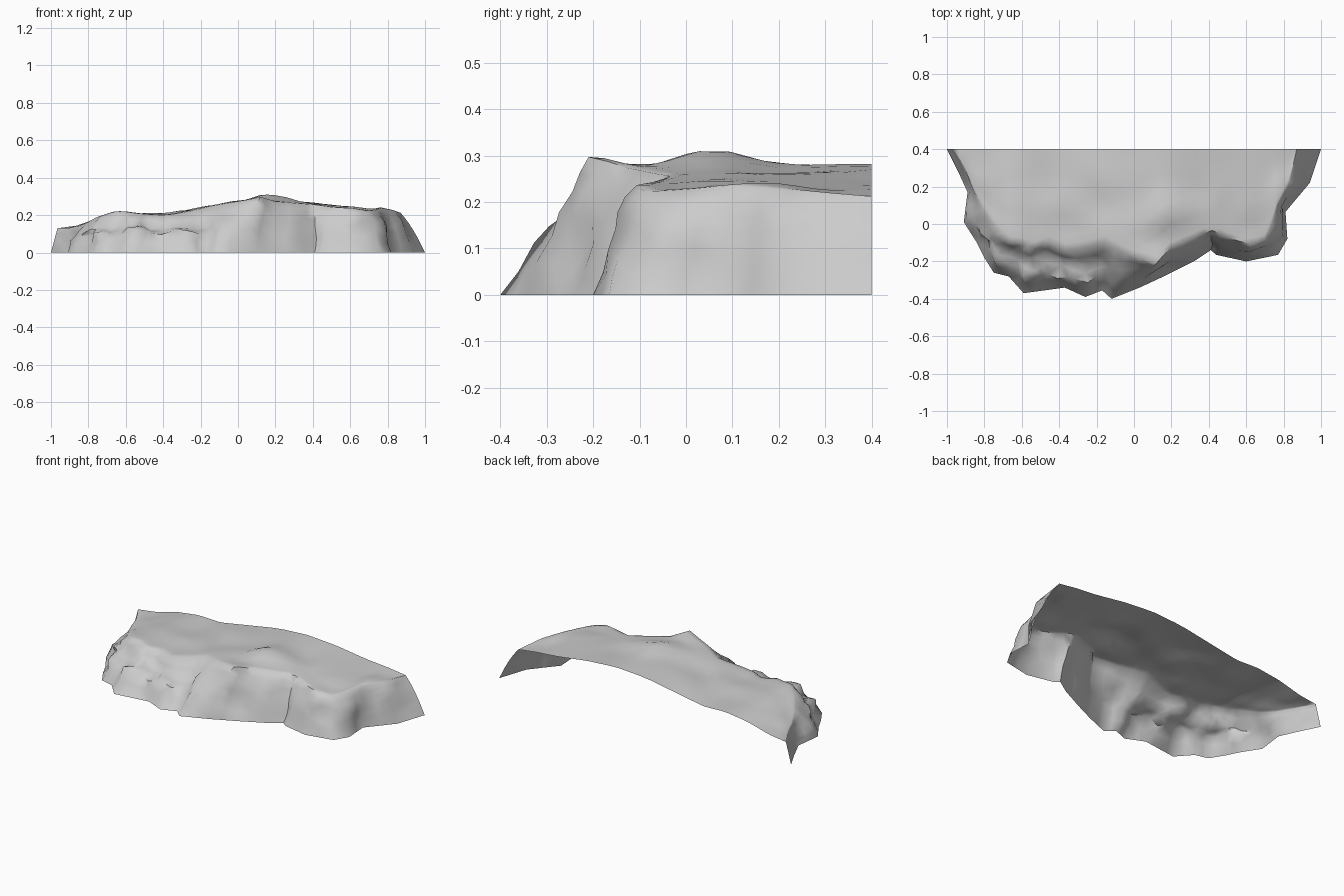
import bpy, bmesh, math
from mathutils import Vector, noise

if "Cube" in bpy.data.objects:
    bpy.data.objects.remove(bpy.data.objects["Cube"])

# Stations from back left round the front to back right:
# foot x, foot y, rim x, rim y, rim z, bulge of the wall
STATIONS = [
    (-1.00, .40, -.965, .40, .13, .0),
    (-.94, .28, -.90, .29, .13, .0),
    (-.89, .17, -.86, .18, .14, .0),
    (-.91, .01, -.81, .09, .16, .1),
    (-.84, -.10, -.76, .01, .19, .1),
    (-.80, -.18, -.71, -.05, .205, .1),
    (-.75, -.26, -.66, -.10, .222, .1),
    (-.67, -.28, -.60, -.10, .222, .15),
    (-.59, -.37, -.53, -.13, .212, .1),
    (-.48, -.355, -.45, -.09, .205, .05),
    (-.37, -.34, -.37, -.14, .205, .1),
    (-.26, -.39, -.24, -.12, .23, .0),
    (-.17, -.355, -.16, -.09, .25, .0),
    (-.12, -.40, -.04, -.16, .272, .05),
    (.03, -.34, .12, -.21, .297, .1),
    (.17, -.275, .19, -.13, .278, .05),
    (.32, -.20, .33, -.07, .265, .1),
    (.41, -.14, .42, -.03, .26, .0),
    (.44, -.165, .50, -.075, .245, .1),
    (.60, -.20, .62, -.11, .24, .1),
    (.77, -.165, .70, -.09, .225, .05),
    (.82, -.08, .735, .00, .23, .1),
    (.81, .065, .765, .10, .24, .1),
    (.94, .22, .83, .22, .228, .1),
    (1.00, .40, .87, .40, .212, .08),
]
# Height of the open back edge along x
BACK = [(-.965, .13), (-.85, .145), (-.7, .185), (-.55, .205), (-.4, .20), (-.2, .235),
        (0, .27), (.2, .282), (.4, .268), (.6, .24), (.75, .228), (.87, .212)]
SUB, WALL, TOP = 2, 6, 9


def back_z(x):
    for (xa, za), (xb, zb) in zip(BACK, BACK[1:]):
        if x <= xb:
            return za + (zb - za) * (x - xa) / (xb - xa)
    return BACK[-1][1]


def rough(p, scale):
    return noise.noise_vector(p * scale + Vector((3.1, 7.7, 1.3)))


def gauss(x, c, w):
    return math.exp(-((x - c) / w) ** 2)


# Refine the stations
rows = []
for a, b in zip(STATIONS, STATIONS[1:]):
    for k in range(SUB):
        t = k / SUB
        rows.append([u + (v - u) * t for u, v in zip(a, b)])
rows.append(list(STATIONS[-1]))

bm = bmesh.new()
grid, rims = [], []
for i, (bx, by, rx, ry, rz, bulge) in enumerate(rows):
    col = []
    at_end = i in (0, len(rows) - 1)
    # The front left wall is broken into rough ledges
    broken = max(0, min(1, (-.05 - bx) * 5)) * max(0, min(1, (.1 - by) * 5))
    # Cliff wall, foot to rim
    for j in range(WALL + 1):
        t = j / WALL
        s = math.sin(math.pi * t)
        step = broken * .13 * math.sin(2 * math.pi * t + 2 * noise.noise(Vector((bx * 5, 4, 0))))
        h = t + bulge * s + step * s
        p = Vector((bx + (rx - bx) * t, by + (ry - by) * t, rz * min(1.02, h)))
        if not at_end:
            n = rough(p, 7) * (.022 + .02 * broken) + rough(p, 19) * (.012 + .018 * broken)
            n.z *= .6
            p += n * min(1, s * 1.3)
        col.append(p)
    # Plateau, rim to open back edge, points crowded near the rim
    for j in range(1, TOP + 1):
        t = (j / TOP) ** 1.3
        y = ry + (.4 - ry) * t
        z = rz + (back_z(rx) - rz) * t
        fade = math.sin(math.pi * t) * min(1, (.4 - ry) * 3)
        p = Vector((rx, y, z))
        p.z += fade * noise.noise(p * 6) * .016
        p.z += fade * .024 * gauss(rx, .22, .15) * gauss(y, .05, .09)
        p.z -= fade * .03 * gauss(rx, .1, .12) * gauss(y, -.11, .06)
        p.z -= fade * .02 * gauss(rx, .62, .07) * gauss(y, -.03, .06)
        col.append(p)
    verts = [bm.verts.new(p) for p in col]
    if not at_end:
        rims += verts[WALL:WALL + 2]
    grid.append(verts)

for c0, c1 in zip(grid, grid[1:]):
    for j in range(len(c0) - 1):
        bm.faces.new((c0[j], c1[j], c1[j + 1], c0[j + 1]))

# Weather the rim, keeping the peak at the front
rims = [v for v in rims if (v.co - Vector((.12, -.21, .297))).length > .06]
bmesh.ops.smooth_vert(bm, verts=rims, factor=.4, use_axis_x=True, use_axis_y=True, use_axis_z=True)
bmesh.ops.remove_doubles(bm, verts=bm.verts, dist=.0005)
bmesh.ops.triangulate(bm, faces=bm.faces)

mesh = bpy.data.meshes.new("cliff_rock")
bm.to_mesh(mesh)
bm.free()
rock = bpy.data.objects.new("cliff_rock", mesh)
bpy.context.collection.objects.link(rock)
bpy.context.view_layer.objects.active = rock
rock.select_set(True)
bpy.ops.object.shade_smooth_by_angle(angle=math.radians(55))
